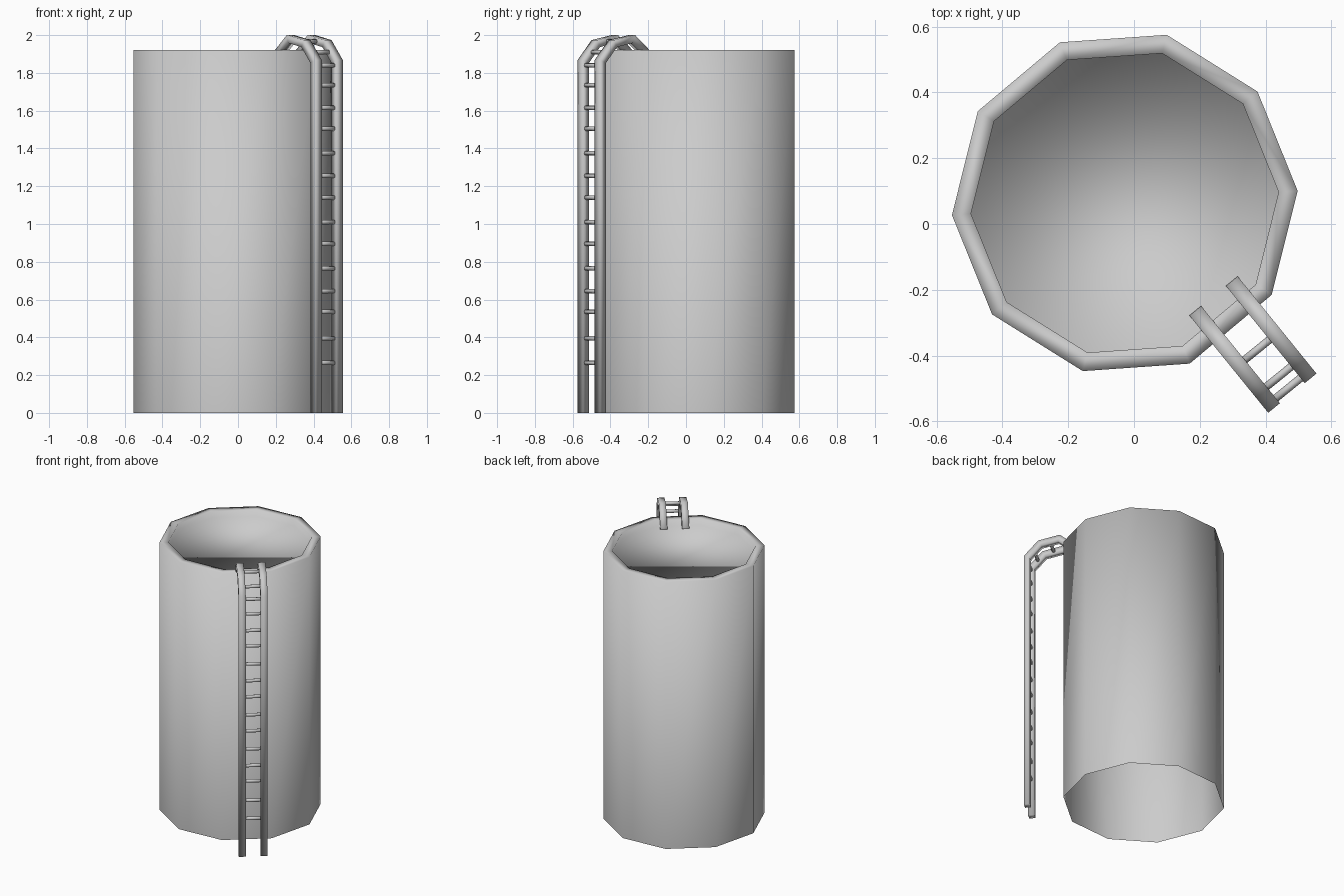
import bpy, bmesh, math
from mathutils import Vector

cube = bpy.data.objects.get("Cube")
if cube:
    bpy.data.objects.remove(cube, do_unlink=True)

metal = bpy.data.materials.new("grey_metal")
metal.use_nodes = True
GREY = (0.6, 0.6, 0.6, 1)
metal.diffuse_color = GREY
metal.node_tree.nodes["Principled BSDF"].inputs["Base Color"].default_value = GREY


def skin(name, rings, cap_start=True):
    """Bridge a list of equal rings, cap the ends and shade smooth."""
    bm = bmesh.new()
    loops = [[bm.verts.new(p) for p in ring] for ring in rings]
    n = len(loops[0])
    for a, b in zip(loops, loops[1:]):
        for i in range(n):
            j = (i + 1) % n
            bm.faces.new((a[i], a[j], b[j], b[i]))
    if cap_start:
        bm.faces.new(loops[0][::-1])
    bm.faces.new(loops[-1])
    bmesh.ops.recalc_face_normals(bm, faces=bm.faces)
    for f in bm.faces:
        f.smooth = True
    mesh = bpy.data.meshes.new(name)
    bm.to_mesh(mesh)
    bm.free()
    mesh.materials.append(metal)
    obj = bpy.data.objects.new(name, mesh)
    bpy.context.collection.objects.link(obj)


# Ten-sided tank, open underneath: outer wall, flat rim and shallow sunken lid
SIDES, TURN = 10, math.radians(4)
CENTRE = Vector((-0.028, 0.064, 0))


def tank_ring(radius, z):
    angles = [TURN + math.tau * i / SIDES for i in range(SIDES)]
    return [CENTRE + Vector((radius * math.cos(a), radius * math.sin(a), z)) for a in angles]


profile = [(0.527, 0), (0.527, 1.92), (0.469, 1.92), (0.469, 1.875)]
skin("tank", [tank_ring(r, z) for r, z in profile], cap_start=False)

# Ladder frame: inward runs towards the tank, across runs along the rungs
inward = Vector((-0.63, 0.777, 0))
across = Vector((0.777, 0.63, 0))
up = Vector((0, 0, 1))
FOOT = Vector((0.469, -0.499, 0))
HALF_GAP = 0.0715


def ladder_point(side, s, z):
    return FOOT + across * side + inward * s + up * z


# Square rails that hook over the rim, with mitred bends
path = [Vector(p) for p in ((0, 0), (0, 1.86), (0.085, 1.955), (0.212, 1.98), (0.348, 1.87))]


def rail_rings(side):
    rings = []
    for i, p in enumerate(path):
        before = (p - path[i - 1]).normalized() if i else None
        after = (path[i + 1] - p).normalized() if i < len(path) - 1 else None
        d0, d1 = before or after, after or before
        n0, n1 = Vector((-d0.y, d0.x)), Vector((-d1.y, d1.x))
        mitre = (n0 + n1).normalized()
        mitre *= 0.02 / mitre.dot(n0)
        rings.append([ladder_point(side + w * 0.023, *(p + mitre * t))
                      for w, t in ((-1, -1), (1, -1), (1, 1), (-1, 1))])
    return rings


for label, sign in (("left", 1), ("right", -1)):
    skin("ladder_rail_" + label, rail_rings(sign * HALF_GAP))

# Rungs: slightly uneven spacing up the rails, then over the bend
heights = (0.265, 0.395, 0.535, 0.645, 0.765, 0.895, 1.01,
           1.14, 1.255, 1.375, 1.505, 1.615, 1.735, 1.84)
spots = [(0, z) for z in heights] + [(0.045, 1.91), (0.15, 1.967)]
for k, (s, z) in enumerate(spots):
    rings = []
    for side in (-HALF_GAP, HALF_GAP):
        rings.append([ladder_point(side, s + 0.012 * math.cos(a), z + 0.012 * math.sin(a))
                      for a in (math.tau * i / 8 for i in range(8))])
    skin("ladder_rung_%02d" % (k + 1), rings)
